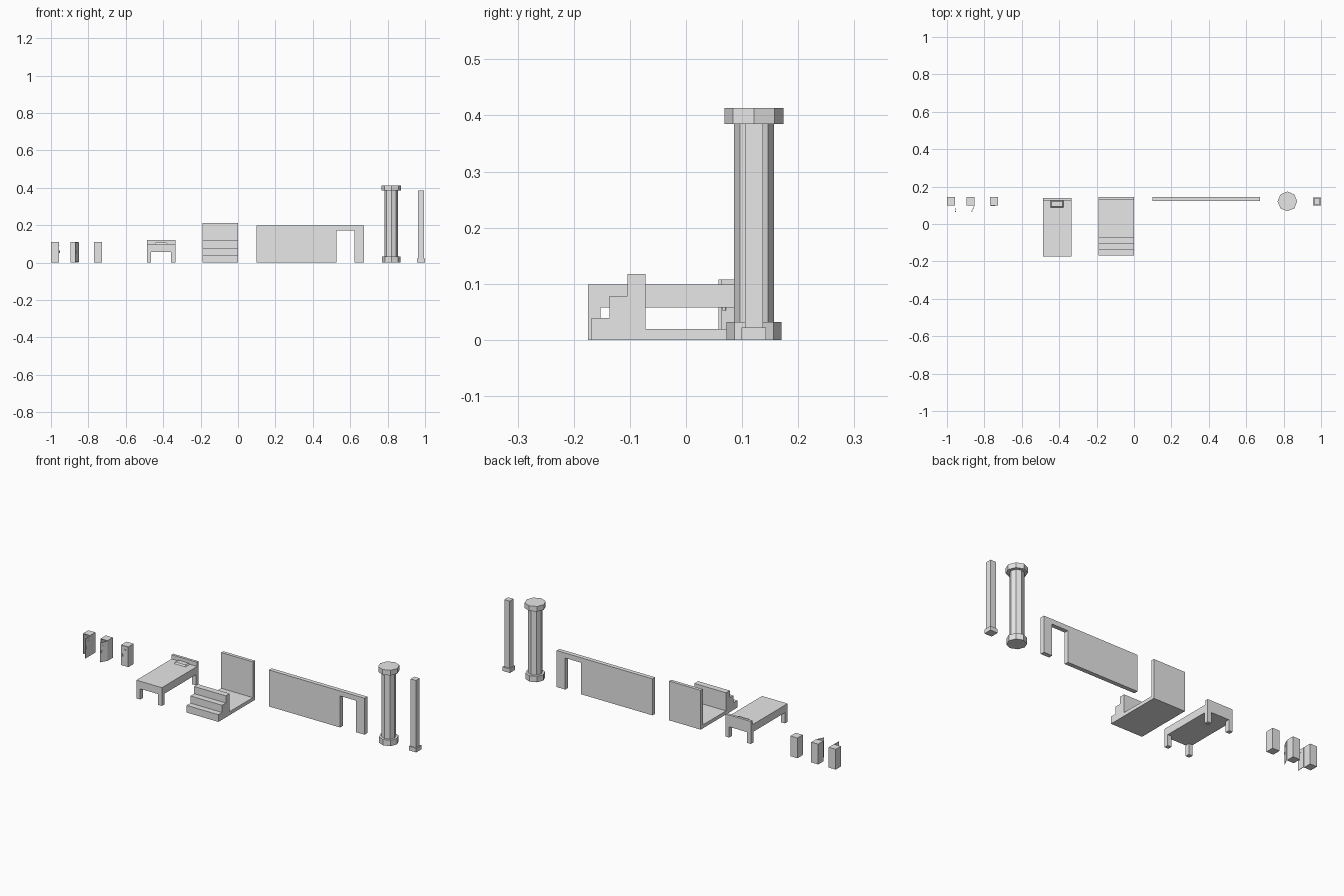
import bpy, bmesh, math
from mathutils import Vector, Matrix

cube = bpy.data.objects.get("Cube")
if cube:
    bpy.data.objects.remove(cube, do_unlink=True)

grey = bpy.data.materials.new("plain grey")
grey.use_nodes = True
grey.diffuse_color = (0.8, 0.8, 0.8, 1)
grey.node_tree.nodes["Principled BSDF"].inputs["Base Color"].default_value = (0.8, 0.8, 0.8, 1)


def add_object(name, bm):
    bmesh.ops.recalc_face_normals(bm, faces=bm.faces)
    mesh = bpy.data.meshes.new(name)
    bm.to_mesh(mesh)
    bm.free()
    mesh.materials.append(grey)
    ob = bpy.data.objects.new(name, mesh)
    bpy.context.scene.collection.objects.link(ob)
    return ob


def box_mesh(low, high):
    low, high = Vector(low), Vector(high)
    bm = bmesh.new()
    place = Matrix.Translation((low + high) / 2) @ Matrix.Diagonal((*(high - low), 1))
    bmesh.ops.create_cube(bm, size=1, matrix=place)
    return bm


def box(name, low, high):
    return add_object(name, box_mesh(low, high))


def extrude_profile(name, points, direction):
    bm = bmesh.new()
    face = bm.faces.new([bm.verts.new(p) for p in points])
    extruded = bmesh.ops.extrude_face_region(bm, geom=[face])["geom"]
    verts = [v for v in extruded if isinstance(v, bmesh.types.BMVert)]
    bmesh.ops.translate(bm, verts=verts, vec=direction)
    return add_object(name, bm)


def octagon(name, centre, radius, bottom, top):
    bm = bmesh.new()
    place = Matrix.Translation((*centre, (bottom + top) / 2))
    bmesh.ops.create_cone(bm, cap_ends=True, segments=8, radius1=radius,
                          radius2=radius, depth=top - bottom, matrix=place)
    return add_object(name, bm)


# Lockers: open, ajar and closed, each door hinged on its +x edge
FRONT, BACK, TALL, WIDE = 0.10, 0.145, 0.11, 0.042
for label, left, swing in (("open", -1.0, 90), ("ajar", -0.895, 62), ("closed", -0.77, 0)):
    bm = box_mesh((left, FRONT, 0), (left + WIDE, BACK, TALL))
    if swing:
        bm.faces.ensure_lookup_table()
        face = min(bm.faces, key=lambda f: f.calc_center_median().y)
        bmesh.ops.inset_individual(bm, faces=[face], thickness=0.003)
        pocket = bmesh.ops.extrude_discrete_faces(bm, faces=[face])["faces"][0]
        bmesh.ops.translate(bm, verts=pocket.verts, vec=(0, 0.038, 0))
    add_object(label + "_locker", bm)
    hinge = Matrix.Translation((left + WIDE, FRONT, 0)) @ Matrix.Rotation(math.radians(swing), 4, "Z")
    door = box(label + "_locker_door", (-WIDE, -0.002, 0.002), (0, 0, TALL - 0.002))
    knob = box(label + "_locker_handle", (-0.037, -0.005, 0.052), (-0.031, -0.002, 0.064))
    vent = box(label + "_locker_vent", (-0.028, -0.003, 0.088), (-0.014, -0.002, 0.092))
    for part in (door, knob, vent):
        part.data.transform(hinge)

# Bed
X0, X1, Y0, Y1 = -0.487, -0.334, -0.175, 0.14
box("bed_mattress", (X0, Y0, 0.058), (X1, 0.126, 0.099))
box("bed_headboard", (X0, 0.126, 0.058), (X1, Y1, 0.122))
LEG = 0.023
for side, x in (("right", X0), ("left", X1 - LEG)):
    for end, y in (("front", Y0), ("back", Y1 - LEG)):
        box(f"bed_{end}_{side}_leg", (x, y, 0), (x + LEG, y + LEG, 0.058))
pillow = box_mesh((-0.446, 0.089, 0.099), (-0.377, 0.126, 0.107))
pillow_top = max(pillow.faces, key=lambda f: f.calc_center_median().z)
bmesh.ops.scale(pillow, vec=(0.86, 0.72, 1), verts=pillow_top.verts,
                space=Matrix.Translation(-pillow_top.calc_center_median()))
add_object("bed_pillow", pillow)

# Stair module: three solid steps, floor slab and back panel
S0, S1 = -0.19, 0.0
stairs = [(-0.168, 0)]
for i in range(3):
    y, z = -0.168 + 0.032 * i, 0.039 * (i + 1)
    stairs += [(y, z), (y + 0.032, z)]
stairs += [(-0.072, 0.019), (0.127, 0.019), (0.127, 0.213), (0.145, 0.213), (0.145, 0)]
extrude_profile("steps_floor_and_panel", [(S0, y, z) for y, z in stairs], (S1 - S0, 0, 0))

# Wall with a doorway
wall = [(0.10, 0), (0.10, 0.198), (0.674, 0.198), (0.674, 0),
        (0.623, 0), (0.623, 0.171), (0.527, 0.171), (0.527, 0)]
extrude_profile("doorway_wall", [(x, 0.122, z) for x, z in wall], (0, 0.023, 0))

# Eight-sided column
column = (0.82, 0.121)
octagon("column_base", column, 0.049, 0, 0.032)
octagon("column_shaft", column, 0.0355, 0.032, 0.385)
octagon("column_capital", column, 0.0525, 0.385, 0.413)

# Square post on a small plinth
for name, half, low, high in (("post_plinth", 0.022, 0, 0.022), ("post_shaft", 0.016, 0.022, 0.386)):
    box(name, (0.978 - half, 0.121 - half, low), (0.978 + half, 0.121 + half, high))
